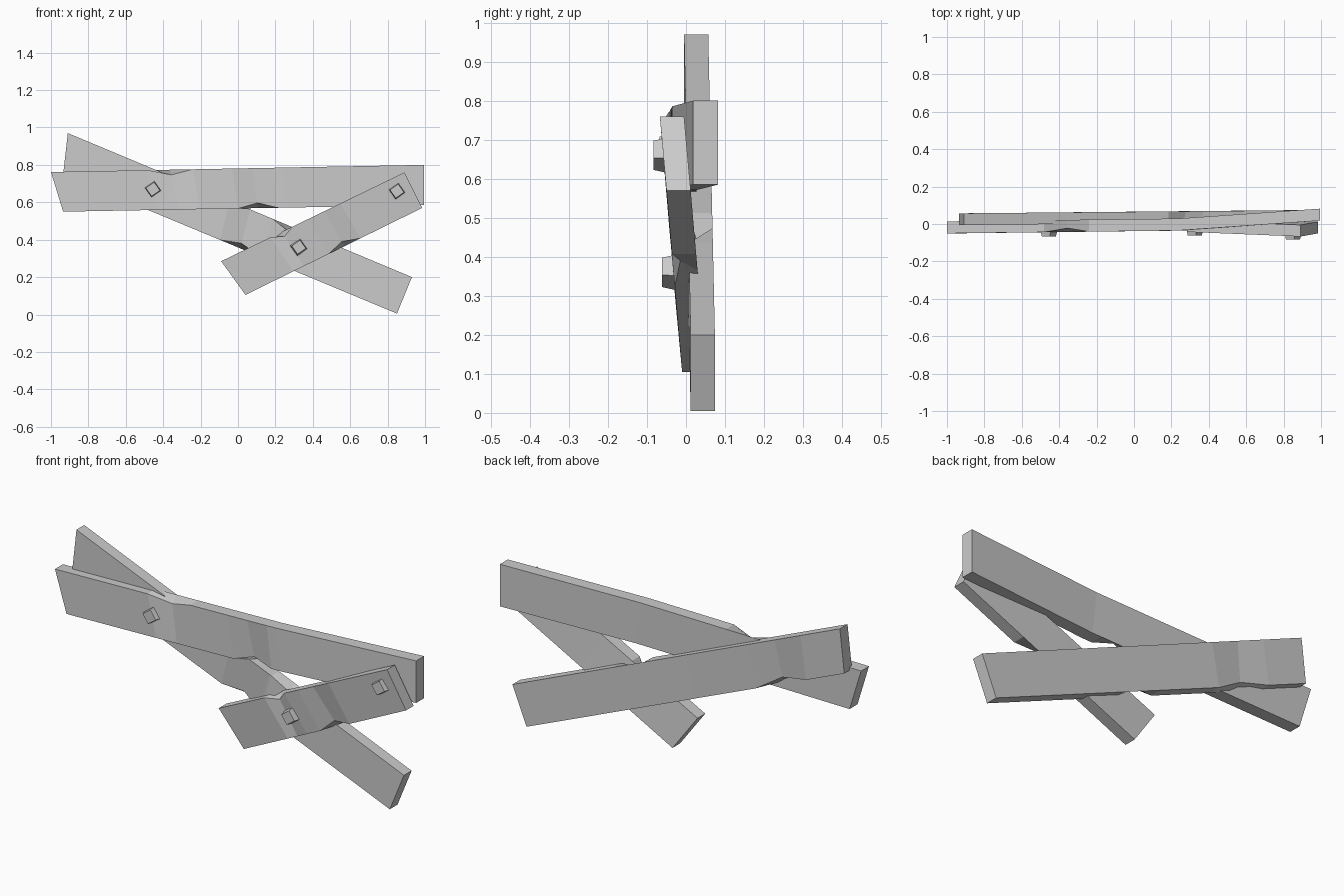
import bpy, bmesh, math
from mathutils import Vector, Matrix

if "Cube" in bpy.data.objects:
    bpy.data.objects.remove(bpy.data.objects["Cube"])

def finish(bm, name):
    bmesh.ops.recalc_face_normals(bm, faces=bm.faces)
    me = bpy.data.meshes.new(name)
    bm.to_mesh(me)
    bm.free()
    ob = bpy.data.objects.new(name, me)
    bpy.context.collection.objects.link(ob)
    return ob

def plank(name, left, right, thick, chips=(), bend=None):
    """left/right: front corners (top, bottom). chips: (t, half length, corner).
    Corners: 0 front top, 1 front bottom, 2 back bottom, 3 back top.
    bend: (t, y shift of the whole section there)."""
    lt, lb = map(Vector, left)
    rt, rb = map(Vector, right)
    stations = {0.0: None, 1.0: None}
    for t, h, corner in chips:
        stations.update({t - h: None, t: corner, t + h: None})
    if bend:
        stations.setdefault(bend[0], None)
    bm = bmesh.new()
    rings = []
    for t in sorted(stations):
        top, bot = lt.lerp(rt, t), lb.lerp(rb, t)
        if bend:
            k = t / bend[0] if t < bend[0] else (1 - t) / (1 - bend[0])
            off = Vector((0, bend[1] * k, 0))
            top, bot = top + off, bot + off
        back = Vector((0, thick, 0))
        ring = [top, bot, bot + back, top + back]
        c = stations[t]
        if c is not None:       # worn edge: pull the corner inwards
            inward = (bot - top).normalized() * (0.028 if c in (0, 3) else -0.028)
            ring[c] = ring[c] + inward + Vector((0, 0.02 if c < 2 else -0.02, 0))
        rings.append([bm.verts.new(p) for p in ring])
    for a, b in zip(rings, rings[1:]):
        for i in range(4):
            j = (i + 1) % 4
            bm.faces.new((a[i], a[j], b[j], b[i]))
    bm.faces.new(rings[0])
    bm.faces.new(rings[-1])
    return finish(bm, name)

# Long rail, bent backwards towards its right end
plank("upper_plank",
      ((-1.0, -0.05, 0.762), (-0.935, -0.05, 0.55)),
      ((0.995, 0.018, 0.80), (0.995, 0.018, 0.585)), 0.064,
      chips=((0.32, 0.06, 0), (0.54, 0.055, 1)), bend=(0.62, -0.027))

# Diagonal board behind
plank("diagonal_plank",
      ((-0.91, -0.005, 0.97), (-0.935, -0.005, 0.748)),
      ((0.93, 0.012, 0.20), (0.85, 0.012, 0.005)), 0.062,
      chips=((0.20, 0.08, 2), (0.53, 0.06, 1), (0.645, 0.05, 0)))

# Short board in front
plank("short_plank",
      ((-0.09, -0.027, 0.285), (0.04, -0.01, 0.105)),
      ((0.89, -0.067, 0.76), (0.985, -0.05, 0.57)), 0.062,
      chips=((0.33, 0.06, 0), (0.56, 0.09, 1)))

# Square tapered nail heads
for i, (x, z, tip) in enumerate(((-0.455, 0.67, -0.068),
                                 (0.325, 0.36, -0.062),
                                 (0.85, 0.66, -0.083))):
    bm = bmesh.new()
    bmesh.ops.create_cone(bm, cap_ends=True, segments=4,
                          radius1=0.047, radius2=0.038, depth=0.04)
    m = (Matrix.Translation((x, tip + 0.02, z))
         @ Matrix.Rotation(math.radians(10), 4, 'Y')
         @ Matrix.Rotation(math.radians(90), 4, 'X'))
    bm.transform(m)
    finish(bm, f"nail_head_{i + 1}")
